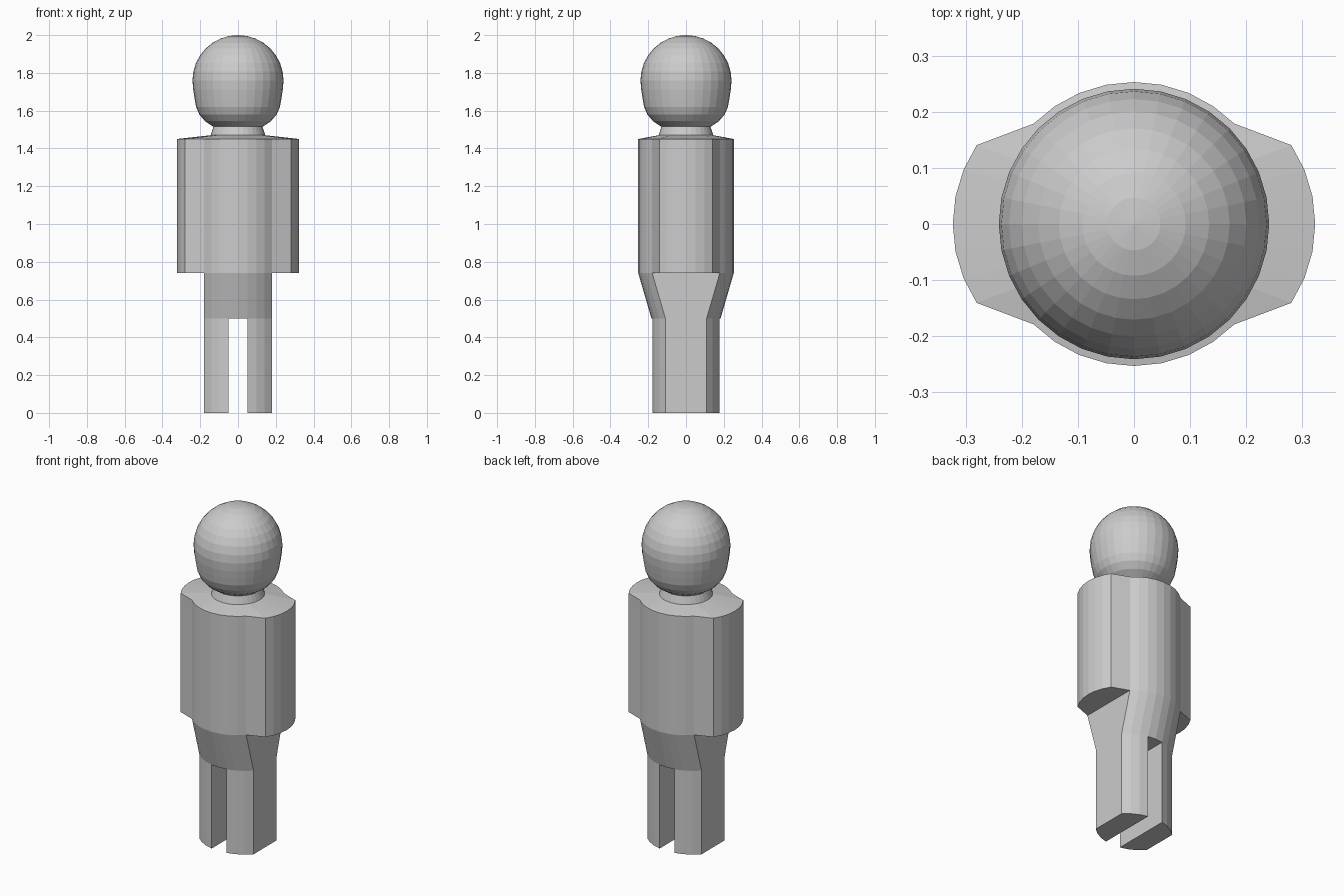
import bpy
import bmesh
from math import sin, cos, pi, copysign

cube = bpy.data.objects.get("Cube")
if cube:
    bpy.data.objects.remove(cube, do_unlink=True)

SIDES = 32
BODY_R = 0.253
SHIFT = 0.07          # arms move out, legs move in by the same amount

grey = bpy.data.materials.new("plain grey")
grey.use_nodes = True
grey.diffuse_color = (0.6, 0.6, 0.6, 1)
grey.node_tree.nodes["Principled BSDF"].inputs["Base Color"].default_value = (0.6, 0.6, 0.6, 1)


def loft(name, sections, cap_bottom=True, cap_top=True):
    """Join matching rings of points, listed from bottom to top."""
    bm = bmesh.new()
    rings = [[bm.verts.new(p) for p in s] for s in sections]
    for low, high in zip(rings, rings[1:]):
        n = len(low)
        for i in range(n):
            j = (i + 1) % n
            bm.faces.new((low[i], low[j], high[j], high[i]))
    if cap_bottom:
        bm.faces.new(rings[0][::-1])
    if cap_top:
        bm.faces.new(rings[-1])
    bmesh.ops.remove_doubles(bm, verts=bm.verts, dist=0.0001)
    bmesh.ops.recalc_face_normals(bm, faces=bm.faces)
    mesh = bpy.data.meshes.new(name)
    bm.to_mesh(mesh)
    bm.free()
    mesh.materials.append(grey)
    obj = bpy.data.objects.new(name, mesh)
    bpy.context.collection.objects.link(obj)
    return obj


def circle(r, z):
    return [(r * cos(2 * pi * i / SIDES), r * sin(2 * pi * i / SIDES), z)
            for i in range(SIDES)]


def torso_ring(z):
    """Round body whose side quarters are pushed outward as arms."""
    ring = []
    for x, y, _ in circle(BODY_R, z):
        if abs(x) > abs(y) + 0.001:
            x += copysign(SHIFT, x)
        ring.append((x, y, z))
    return ring


def leg_ring(z, inset, first, last):
    """Front arc and matching back arc between two steps of the circle."""
    pts = circle(BODY_R, z)[first:last + 1]
    front = [(x, -(y - inset), z) for x, y, _ in reversed(pts)]
    back = [(x, y - inset, z) for x, y, _ in pts]
    return back + front[::-1][::-1]


# Head: half sphere on top of a fuller jaw
jaw = [(0.13, 1.515), (0.175, 1.545), (0.205, 1.58), (0.222, 1.62),
       (0.23, 1.665), (0.237, 1.71)]
dome = [(0.241 * cos(a * pi / 16), 1.76 + 0.24 * sin(a * pi / 16)) for a in range(8)]
head = loft("head", [circle(r, z) for r, z in jaw + dome + [(0, 2.0)]], cap_top=False)

# Neck
loft("neck", [circle(0.145, 1.47), circle(0.13, 1.515)], False, False)

# Torso with arms and sloping shoulders
loft("torso_and_arms", [torso_ring(0.74), torso_ring(1.45), circle(0.145, 1.47)],
     cap_top=False)

# Hips taper in depth down to the legs
loft("hips", [leg_ring(0.5, SHIFT, 4, 12), leg_ring(0.74, 0, 4, 12)], cap_top=False)

# Straight legs
for name, first, last in (("left_leg", 4, 7), ("right_leg", 9, 12)):
    loft(name, [leg_ring(0, SHIFT, first, last), leg_ring(0.5, SHIFT, first, last)],
         cap_top=False)
